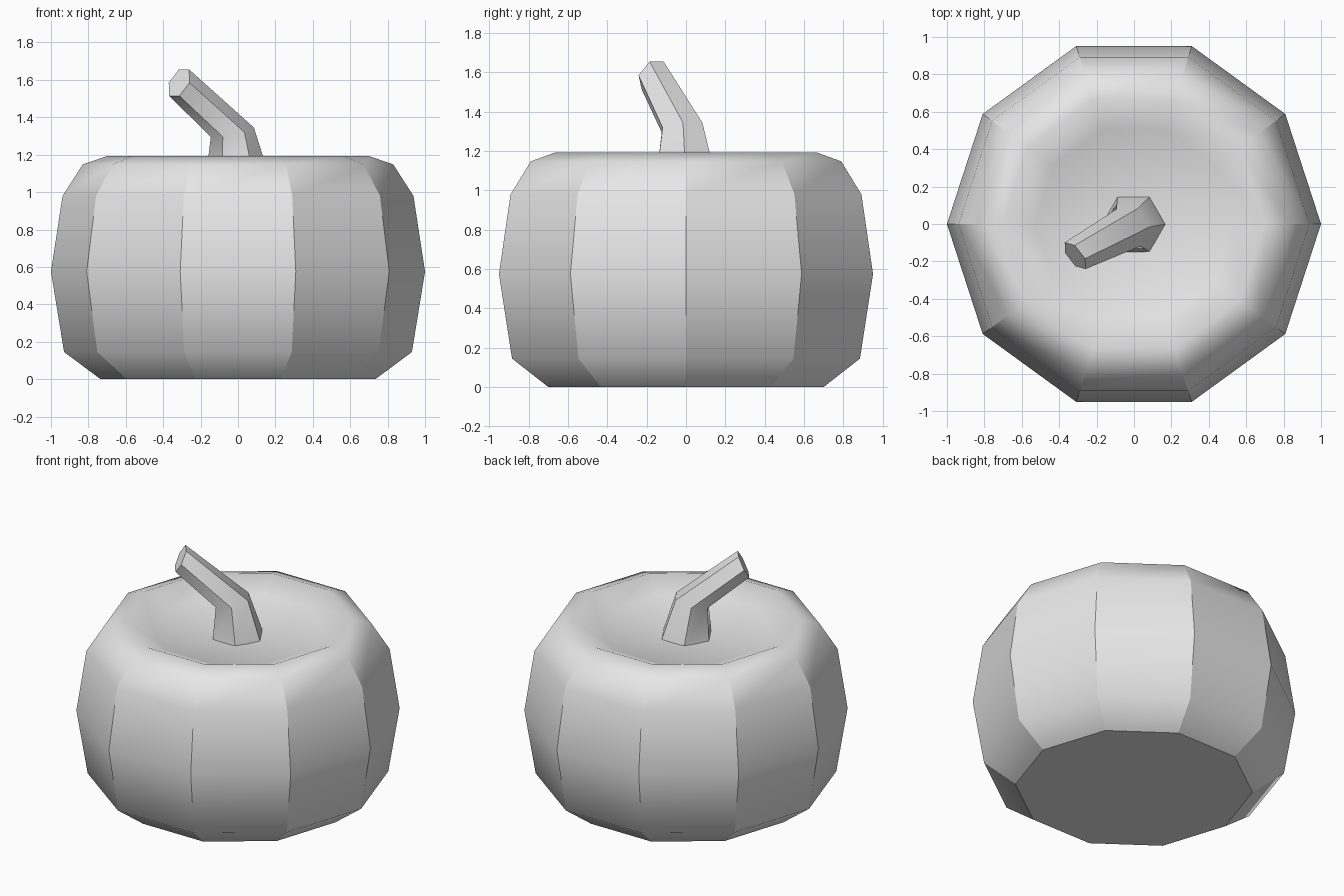
import bpy, bmesh
from math import cos, sin, radians, tau
from mathutils import Vector

cube = bpy.data.objects.get("Cube")
if cube:
    bpy.data.objects.remove(cube)

grey = bpy.data.materials.new("plain_grey")
grey.use_nodes = True
colour = (0.8, 0.8, 0.8, 1)
grey.diffuse_color = colour
grey.node_tree.nodes["Principled BSDF"].inputs["Base Color"].default_value = colour


def ring(centre, radius, sides, heading=0, tilt=0):
    """Regular polygon whose first corner points along heading, raised on one side by tilt."""
    h, t = radians(heading), radians(tilt)
    u = Vector((cos(h), sin(h), 0))
    w = Vector((-sin(h) * cos(t), cos(h) * cos(t), sin(t)))
    steps = [tau * k / sides for k in range(sides)]
    return [Vector(centre) + radius * (cos(a) * u + sin(a) * w) for a in steps]


def loft(name, rings, sharp_rings, top_centre=None):
    """Skin rings from bottom to top; lengthwise edges are sharp up to sharp_rings."""
    bm = bmesh.new()
    rows = [[bm.verts.new(p) for p in r] for r in rings]
    n = len(rows[0])
    bm.faces.new(rows[0][::-1])
    for low, high in zip(rows, rows[1:]):
        for k in range(n):
            j = (k + 1) % n
            bm.faces.new((low[k], low[j], high[j], high[k]))
    if top_centre:
        tip = bm.verts.new(top_centre)
        for k in range(n):
            bm.faces.new((rows[-1][k], rows[-1][(k + 1) % n], tip))
    else:
        bm.faces.new(rows[-1])
    for f in bm.faces:
        f.smooth = True
    # Crisp lengthwise ridges and crisp rims around the flat caps
    for low, high in list(zip(rows, rows[1:]))[:sharp_rings]:
        for a, b in zip(low, high):
            bm.edges.get((a, b)).smooth = False
    for row in [rows[0]] + ([] if top_centre else [rows[-1]]):
        for k in range(n):
            bm.edges.get((row[k], row[(k + 1) % n])).smooth = False
    mesh = bpy.data.meshes.new(name)
    bm.to_mesh(mesh)
    bm.free()
    mesh.materials.append(grey)
    obj = bpy.data.objects.new(name, mesh)
    bpy.context.collection.objects.link(obj)
    return obj


# Ten-sided gourd body with a sunken top
profile = [(0.735, 0), (0.93, 0.145), (1.0, 0.575), (0.938, 0.98),
           (0.83, 1.148), (0.7, 1.193), (0.53, 1.12)]
loft("pumpkin_body", [ring((0, 0, z), r, 10) for r, z in profile], 4, (0, 0, 1.07))

# Bent six-sided stem, tapering towards its cut tip
loft("stem", [
    ring((0, 0, 1.06), 0.175, 6, -60),
    ring((-0.03, -0.02, 1.32), 0.118, 6, -57, 14),
    ring((-0.315, -0.17, 1.585), 0.09, 6, -52, 65),
], 2)
